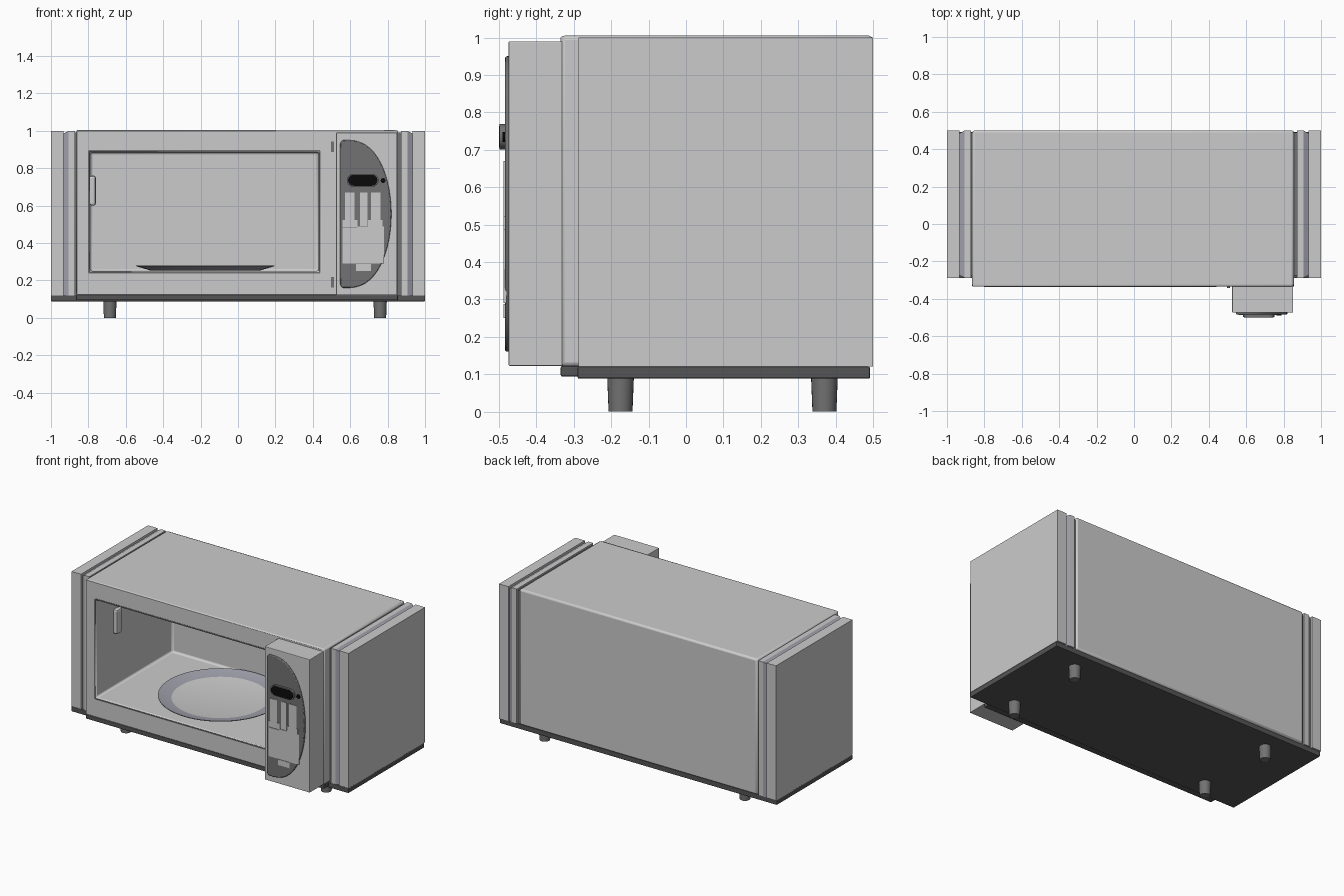
import bpy, bmesh, math
from mathutils import Matrix

if "Cube" in bpy.data.objects:
    bpy.data.objects.remove(bpy.data.objects["Cube"], do_unlink=True)


def material(name, r, g, b):
    m = bpy.data.materials.new(name)
    m.use_nodes = True
    m.diffuse_color = (r, g, b, 1)
    m.node_tree.nodes["Principled BSDF"].inputs["Base Color"].default_value = (r, g, b, 1)
    return m


GREY = material("light grey", 0.60, 0.60, 0.60)
STEEL = material("blue steel", 0.36, 0.36, 0.42)
DARK = material("dark grey", 0.09, 0.09, 0.09)
MID = material("mid grey", 0.17, 0.17, 0.17)
BLACK = material("black", 0.003, 0.003, 0.003)


def finish(name, bm, mats, bevel=0, smooth=False):
    bmesh.ops.recalc_face_normals(bm, faces=bm.faces)
    me = bpy.data.meshes.new(name)
    bm.to_mesh(me)
    bm.free()
    for m in mats:
        me.materials.append(m)
    ob = bpy.data.objects.new(name, me)
    bpy.context.collection.objects.link(ob)
    if bevel:
        mod = ob.modifiers.new("bevel", 'BEVEL')
        mod.width, mod.segments, mod.limit_method = bevel, 2, 'ANGLE'
    if smooth:
        bpy.ops.object.select_all(action='DESELECT')
        ob.select_set(True)
        bpy.context.view_layer.objects.active = ob
        bpy.ops.object.shade_smooth_by_angle(angle=math.radians(35))
    return ob


def box(name, x, y, z, mat, bevel=0):
    bm = bmesh.new()
    bmesh.ops.create_cube(bm, size=1)
    for v in bm.verts:
        v.co = [a + (c + 0.5) * (b - a) for (a, b), c in zip((x, y, z), v.co)]
    return finish(name, bm, [mat], bevel)


def prism(name, outline, y0, y1, mat, bevel=0):
    """Extrude an x/z outline from y0 (front) to y1 (back)."""
    bm = bmesh.new()
    face = bm.faces.new([bm.verts.new((x, y0, z)) for x, z in outline])
    ext = bmesh.ops.extrude_face_region(bm, geom=[face])
    for v in ext["geom"]:
        if isinstance(v, bmesh.types.BMVert):
            v.co.y = y1
    return finish(name, bm, [mat], bevel, True)


def lathe(name, profile, centre, mats, rule=None, steps=48):
    """Spin an r/z profile about a vertical axis."""
    bm = bmesh.new()
    rings = [[bm.verts.new((r * math.cos(2 * math.pi * i / steps) + centre[0],
                            r * math.sin(2 * math.pi * i / steps) + centre[1], z))
              for i in range(steps)] for r, z in profile]
    for k, (a, b) in enumerate(zip(rings, rings[1:])):
        for i in range(steps):
            j = (i + 1) % steps
            bm.faces.new((a[i], a[j], b[j], b[i]))
    bm.faces.new(rings[0])
    cap = bm.faces.new(rings[-1])
    if rule is not None:
        cap.material_index = rule
    return finish(name, bm, mats, 0, True)


# Oven body: rounded shell with a cavity open to the front
bm = bmesh.new()
X0, X1, Y0, Y1, Z0, Z1 = -0.865, 0.855, -0.335, 0.5, 0.12, 1.005
CX0, CX1, CY, CZ0, CZ1 = -0.79, 0.43, 0.45, 0.25, 0.885


def ring(x0, x1, y, z0, z1):
    return [bm.verts.new(p) for p in ((x0, y, z0), (x1, y, z0), (x1, y, z1), (x0, y, z1))]


loops = [ring(X0, X1, Y1, Z0, Z1), ring(X0, X1, Y0, Z0, Z1),
         ring(CX0, CX1, Y0, CZ0, CZ1), ring(CX0, CX1, CY, CZ0, CZ1)]
for a, b in zip(loops, loops[1:]):
    for i in range(4):
        j = (i + 1) % 4
        bm.faces.new((a[i], a[j], b[j], b[i]))
bm.faces.new(loops[0])
bm.faces.new(loops[-1])
finish("oven_body", bm, [GREY], 0.012, True)

# Thin dark trim around the opening
t = 0.008
for name, x, z in (("trim_top", (CX0 - t, CX1 + t), (CZ1 + 0.004, CZ1 + 0.012)),
                   ("trim_bottom", (CX0 - t, CX1 + t), (CZ0 - 0.012, CZ0 - 0.004)),
                   ("trim_right", (CX0 - 0.012, CX0 - 0.004), (CZ0 - t, CZ1 + t)),
                   ("trim_left", (CX1 + 0.004, CX1 + 0.012), (CZ0 - t, CZ1 + t))):
    box(name, x, (Y0 - 0.002, Y0 + 0.012), z, MID)

# Side panels: a sleeve profile along x with a sloped steel groove
PROFILE = [(0.872, 0), (0.905, 0), (0.932, 0.014), (0.932, 0), (1.0, 0)]
for side, s in (("left", 1), ("right", -1)):
    bm = bmesh.new()
    rings = []
    for x, o in PROFILE:
        rings.append([bm.verts.new((s * x, y, z)) for y, z in
                      ((-0.288 + o, 0.12), (0.5 - o, 0.12), (0.5 - o, 1.0 - o), (-0.288 + o, 1.0 - o))])
    for k, (a, b) in enumerate(zip(rings, rings[1:])):
        for i in range(4):
            j = (i + 1) % 4
            f = bm.faces.new((a[i], a[j], b[j], b[i]))
            f.material_index = 1 if k == 1 else 0
    bm.faces.new(rings[0])
    bm.faces.new(rings[-1])
    finish(side + "_side_panel", bm, [GREY, STEEL])
    # recessed seam between body and panel
    box(side + "_seam", sorted((s * 0.845, s * 0.88)), (-0.275, 0.488), (0.12, 0.99), MID)

# Base plate and its front lip
box("base_plate", (-1, 1), (-0.29, 0.492), (0.088, 0.12), DARK, 0.004)
box("base_front_lip", (-0.865, 0.855), (-0.335, -0.28), (0.094, 0.122), DARK, 0.004)

# Feet
for xn, x in (("right", -0.685), ("left", 0.76)):
    for yn, y in (("front", -0.175), ("back", 0.37)):
        lathe(f"{yn}_{xn}_foot", [(0.030, 0.003), (0.032, 0.0), (0.036, 0.1)], (x, y), [MID], steps=24)

# Turntable plate with a pale centre, and the latch on the cavity wall
lathe("turntable_plate", [(0.29, 0.252), (0.37, 0.276), (0.37, 0.28), (0.29, 0.262)],
      (-0.175, 0.07), [STEEL, GREY], 1, 64)
box("cavity_latch", (-0.795, -0.76), (-0.16, -0.10), (0.60, 0.76), GREY, 0.012)

# Control housing and hinge marks
box("control_housing", (0.525, 0.85), (-0.474, -0.33), (0.122, 0.99), GREY, 0.003)
for n, z in (("upper", 0.915), ("lower", 0.19)):
    box(n + "_hinge", (0.498, 0.512), (-0.342, -0.33), (z - 0.028, z + 0.028), MID)

# D-shaped control face
arc = [(0.585 + 0.235 * math.cos(a) ** 0.85, 0.555 + 0.395 * math.sin(a))
       for a in [math.radians(-88 + 176 * i / 28) for i in range(29)]]
prism("control_face", [(0.56, 0.16), *arc, (0.56, 0.95), (0.546, 0.935), (0.546, 0.175)],
      -0.484, -0.47, MID, 0.005)


def pill(x, z, hw, hh, n=8):
    pts = []
    for s, c in ((1, x + hw - hh), (-1, x - hw + hh)):
        for i in range(n + 1):
            a = math.pi * (i / n - 0.5)
            pts.append((c + s * hh * math.cos(a), z + s * hh * math.sin(a)))
    return pts


# Display window and indicator
prism("display_surround", pill(0.667, 0.735, 0.085, 0.034), -0.498, -0.48, MID)
prism("display_window", pill(0.667, 0.735, 0.079, 0.029), -0.5, -0.49, BLACK)
prism("indicator", pill(0.776, 0.734, 0.0131, 0.013), -0.49, -0.48, BLACK)

# Button plates
BUTTONS = [(0.572, 0.622, 0.52, 0.67), (0.652, 0.692, 0.49, 0.67), (0.71, 0.762, 0.52, 0.67),
           (0.56, 0.64, 0.483, 0.522), (0.56, 0.64, 0.29, 0.479), (0.636, 0.78, 0.29, 0.487),
           (0.694, 0.772, 0.487, 0.522), (0.63, 0.712, 0.25, 0.287)]
for i, (x0, x1, z0, z1) in enumerate(BUTTONS):
    box(f"button_{i + 1}", (x0, x1), (-0.4875, -0.48), (z0, z1), GREY)
